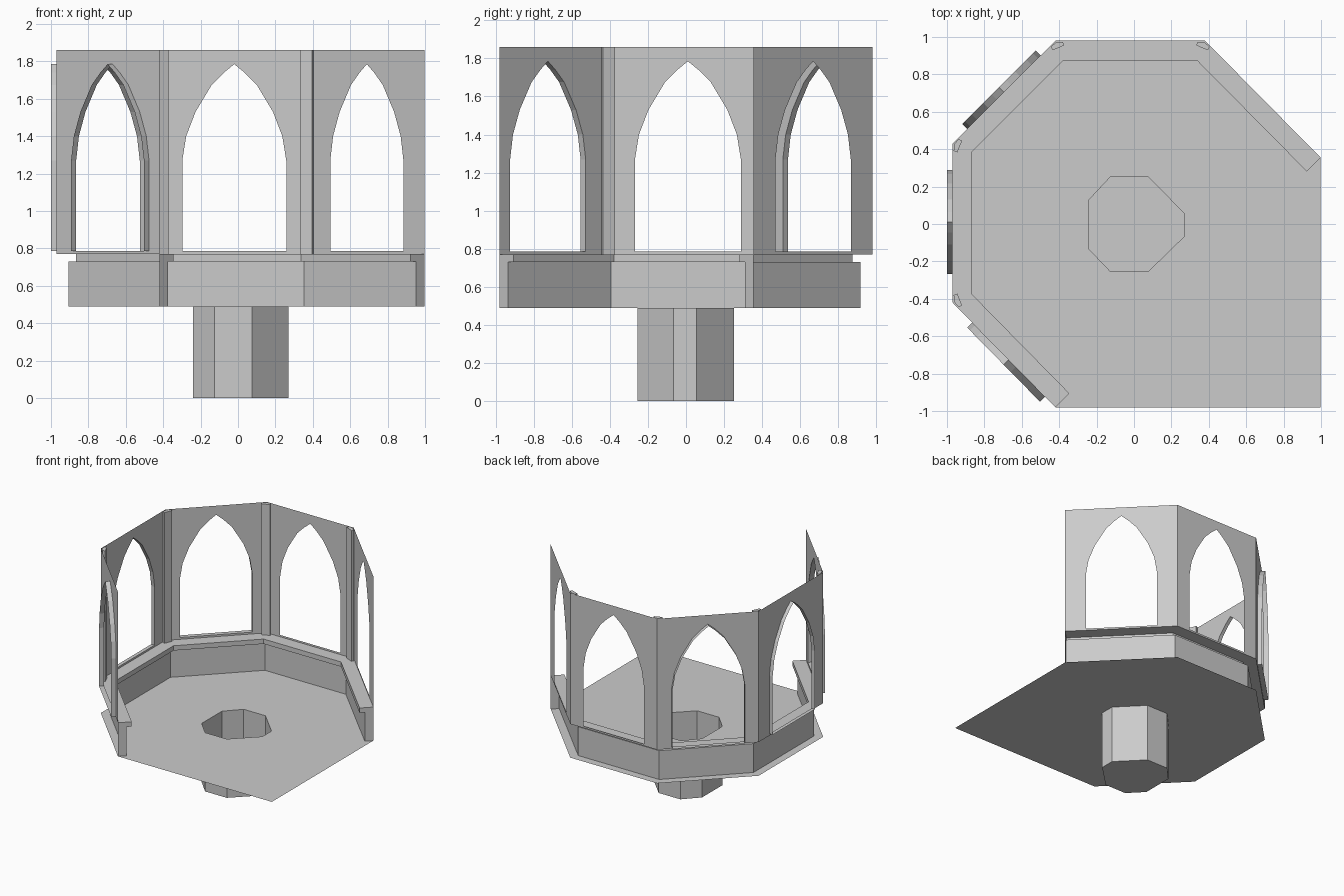
import bpy, bmesh
from mathutils import Vector

if "Cube" in bpy.data.objects:
    bpy.data.objects.remove(bpy.data.objects["Cube"])

FLOOR, SILL, TOP = 0.49, 0.77, 1.86
# outer wall line, walked so that the inside is on the right-hand side
PATH = [Vector(p) for p in [(-0.42, -0.98), (-0.97, -0.42), (-0.97, 0.43),
                            (-0.42, 0.98), (0.38, 0.98), (0.998, 0.355)]]
DIRS = [(b - a).normalized() for a, b in zip(PATH, PATH[1:])]
NORM = [Vector((d.y, -d.x)) for d in DIRS]          # inward normals
MITRE = [NORM[0]] + [(a + b) / (1 + a.dot(b)) for a, b in zip(NORM, NORM[1:])] + [NORM[-1]]


def p3(p, z):
    return Vector((p.x, p.y, z))


def finish(name, bm):
    mesh = bpy.data.meshes.new(name)
    bm.to_mesh(mesh)
    bm.free()
    obj = bpy.data.objects.new(name, mesh)
    bpy.context.collection.objects.link(obj)
    return obj


def fill(bm, loops, normal):
    """Flat face with holes, bounded by closed loops."""
    edges = []
    for loop in loops:
        vs = [bm.verts.new(c) for c in loop]
        edges += [bm.edges.new((a, b)) for a, b in zip(vs, vs[1:] + vs[:1])]
    bmesh.ops.triangle_fill(bm, use_beauty=True, use_dissolve=False, edges=edges, normal=normal)
    bm.normal_update()
    for f in bm.faces:
        if f.normal.dot(normal) < 0:
            f.normal_flip()


def strip(bm, rows, closed=False):
    """Quads between successive rows of points."""
    grid = [[bm.verts.new(c) for c in row] for row in rows]
    for r0, r1 in zip(grid, grid[1:]):
        n = len(r0)
        for i in range(n if closed else n - 1):
            j = (i + 1) % n
            bm.faces.new((r0[i], r0[j], r1[j], r1[i]))
    return grid


# floor with the central well opening
WELL = [Vector(p) for p in [(-0.24, 0.13), (-0.125, 0.253), (0.075, 0.253), (0.27, 0.055),
                            (0.27, -0.065), (0.075, -0.255), (-0.125, -0.255), (-0.24, -0.135)]]
bm = bmesh.new()
outline = PATH + [Vector((0.998, -0.98))]
fill(bm, [[p3(p, FLOOR) for p in outline], [p3(p, FLOOR) for p in WELL]], Vector((0, 0, 1)))
finish("floor", bm)

# hollow pedestal, open at the top and closed at the bottom
bm = bmesh.new()
rows = strip(bm, [[p3(p, z) for p in WELL] for z in (FLOOR, 0)], closed=True)
bm.faces.new(rows[1])
finish("pedestal", bm)

# parapet shell with overhanging sill, plus end caps
PROFILE = [(0, SILL), (0.105, SILL), (0.105, 0.73), (0.065, 0.73), (0.065, FLOOR)]
bm = bmesh.new()
rows = strip(bm, [[p3(v + m * o, z) for o, z in PROFILE] for v, m in zip(PATH, MITRE)])
for v, row in ((PATH[0], rows[0]), (PATH[-1], rows[-1])):
    bm.faces.new(row + [bm.verts.new(p3(v, FLOOR))])
finish("parapet", bm)

# window panels with pointed openings; three have a reveal pushed outward
HALF = [(0.278, 0.785), (0.278, 1.27), (0.257, 1.40), (0.207, 1.53), (0.12, 1.675), (0.055, 1.74)]
ARCH = HALF + [(0, 1.785)] + [(-u, z) for u, z in reversed(HALF)]
SHIFT = [-0.035, 0.005, 0, 0, 0]
for i, (a, b) in enumerate(zip(PATH, PATH[1:])):
    mid = (a + b) / 2 + DIRS[i] * SHIFT[i]
    arch = [p3(mid + DIRS[i] * u, z) for u, z in ARCH]
    n = p3(NORM[i], 0)
    bm = bmesh.new()
    fill(bm, [[p3(a, SILL), p3(b, SILL), p3(b, TOP), p3(a, TOP)], arch], n)
    finish(f"window_panel_{i + 1}", bm)
    if i < 3:
        depth = 0.03 if i == 1 else 0.038
        bm = bmesh.new()
        strip(bm, [arch, [c - n * depth for c in arch]], closed=True)
        finish(f"window_reveal_{i + 1}", bm)

# slim corner posts inside each wall corner
for i in range(1, 5):
    v, m = PATH[i], MITRE[i]
    p, q = v - DIRS[i - 1] * 0.037, v + DIRS[i] * 0.037
    quad = [p + m * 0.006, v + m * 0.008, q + m * 0.006, q + m * 0.025, p + m * 0.025]
    bm = bmesh.new()
    rows = strip(bm, [[p3(c, z) for c in quad] for z in (SILL, TOP)], closed=True)
    bm.faces.new(rows[0])
    bm.faces.new(rows[1])
    bmesh.ops.recalc_face_normals(bm, faces=bm.faces)
    finish(f"corner_post_{i}", bm)
